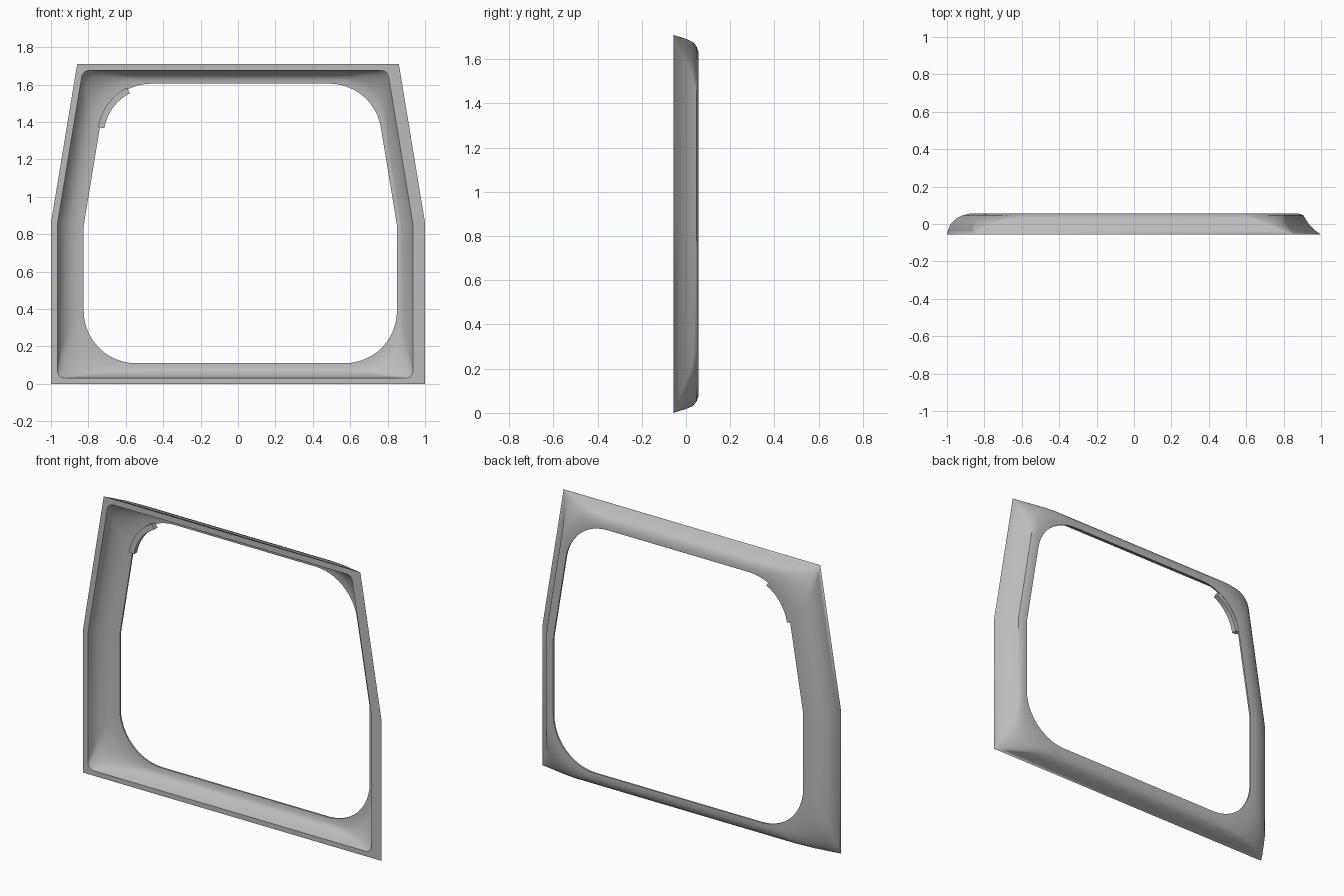
import bpy, bmesh, math
from mathutils import Vector

cube = bpy.data.objects.get("Cube")
if cube:
    bpy.data.objects.remove(cube)

ARC = 12
# Outer outline (x, z), counter-clockwise from the lower right corner
OUTLINE = [Vector(p) for p in
           [(1, 0), (1, .86), (.86, 1.71), (-.86, 1.71), (-1, .86), (-1, 0)]]
SIDES = ["right", "right", "top", "left", "left", "bottom"]


def material(name, value):
    mat = bpy.data.materials.new(name)
    colour = (value, value, value, 1)
    mat.use_nodes = True
    mat.diffuse_color = colour
    mat.node_tree.nodes["Principled BSDF"].inputs["Base Color"].default_value = colour
    return mat


def inset_outline(inset):
    """Move each side of the outline inwards by its own distance."""
    lines = []
    for i, side in enumerate(SIDES):
        a, b = OUTLINE[i], OUTLINE[(i + 1) % 6]
        d = (b - a).normalized()
        lines.append((a + Vector((-d.y, d.x)) * inset[side], d))
    points = []
    for i in range(6):
        (p, d), (q, e) = lines[i - 1], lines[i]
        t = (q - p).cross(e) / d.cross(e)
        points.append(p + d * t)
    return points


def fillet(prev, corner, nxt, radius):
    """Points of a rounded corner."""
    u, v = (prev - corner).normalized(), (nxt - corner).normalized()
    half = u.angle(v) / 2
    centre = corner + (u + v).normalized() * radius / math.sin(half)
    start = corner + u * radius / math.tan(half) - centre
    sweep = math.pi - 2 * half
    points = []
    for k in range(ARC + 1):
        a = sweep * k / ARC
        c, s = math.cos(a), math.sin(a)
        points.append(centre + Vector((start.x * c - start.y * s,
                                       start.x * s + start.y * c)))
    return points


def ring(bottom, right, top, left, radius):
    pts = inset_outline(dict(bottom=bottom, right=right, top=top, left=left))
    loop = []
    for i, p in enumerate(pts):
        if i in (1, 4):                     # slight bend half way up each side
            loop.append(p)
        else:
            loop += fillet(pts[i - 1], p, pts[(i + 1) % 6], radius)
    return loop


def loft(name, rings, mat, closed_rings=True):
    """Skin a closed stack of rings, each a list of 3D points."""
    bm = bmesh.new()
    rows = [[bm.verts.new(p) for p in r] for r in rings]
    n = len(rows[0])
    for i, row in enumerate(rows):
        nxt = rows[(i + 1) % len(rows)]
        for j in range(n if closed_rings else n - 1):
            k = (j + 1) % n
            bm.faces.new((row[j], row[k], nxt[k], nxt[j]))
    if not closed_rings:
        bm.faces.new([r[0] for r in rows])
        bm.faces.new([r[-1] for r in rows])
    bmesh.ops.remove_doubles(bm, verts=bm.verts, dist=1e-5)
    bmesh.ops.recalc_face_normals(bm, faces=bm.faces)
    mesh = bpy.data.meshes.new(name)
    bm.to_mesh(mesh)
    bm.free()
    obj = bpy.data.objects.new(name, mesh)
    bpy.context.collection.objects.link(obj)
    mesh.materials.append(mat)
    bpy.ops.object.select_all(action='DESELECT')
    obj.select_set(True)
    bpy.context.view_layer.objects.active = obj
    bpy.ops.object.shade_smooth_by_angle(angle=math.radians(32))
    return obj


grey = material("light grey", .5)

# Frame section: depth, inset of bottom / right / top / left, corner radius
SECTION = [
    # outer skin, front edge to window opening
    (-.057, 0, 0, 0, 0, 0),
    (-.035, .007, .030, .007, .005, .05),
    (0, .018, .065, .018, .02, .12),
    (.03, .030, .085, .032, .05, .19),
    (.047, .050, .095, .050, .085, .24),
    (.057, .080, .120, .080, .13, .27),
    (.057, .110, .150, .105, .175, .28),
    # hollow inner skin, back to the front flange
    (.047, .110, .150, .105, .175, .28),
    (.045, .082, .130, .084, .14, .26),
    (.033, .062, .115, .066, .10, .23),
    (0, .045, .090, .047, .055, .15),
    (-.03, .036, .075, .038, .042, .09),
    (-.057, .030, .065, .035, .035, .04),
]
loft("window_frame",
     [[(p.x, y, p.y) for p in ring(*spec)] for y, *spec in SECTION], grey)

# Small curved lip in the upper right-hand corner of the opening
def corner_arc(extra):
    pts = inset_outline(dict(bottom=.11, right=.15, top=.105 + extra, left=.175 + extra))
    arc = fillet(pts[2], pts[3], pts[4], .28 - extra)
    return arc[4:]

inner, outer = corner_arc(.024), corner_arc(-.01)
loft("corner_lip",
     [[(p.x, y, p.y) for p in arc]
      for arc, y in ((outer, .025), (inner, .025), (inner, .055), (outer, .055))],
     grey, closed_rings=False)
